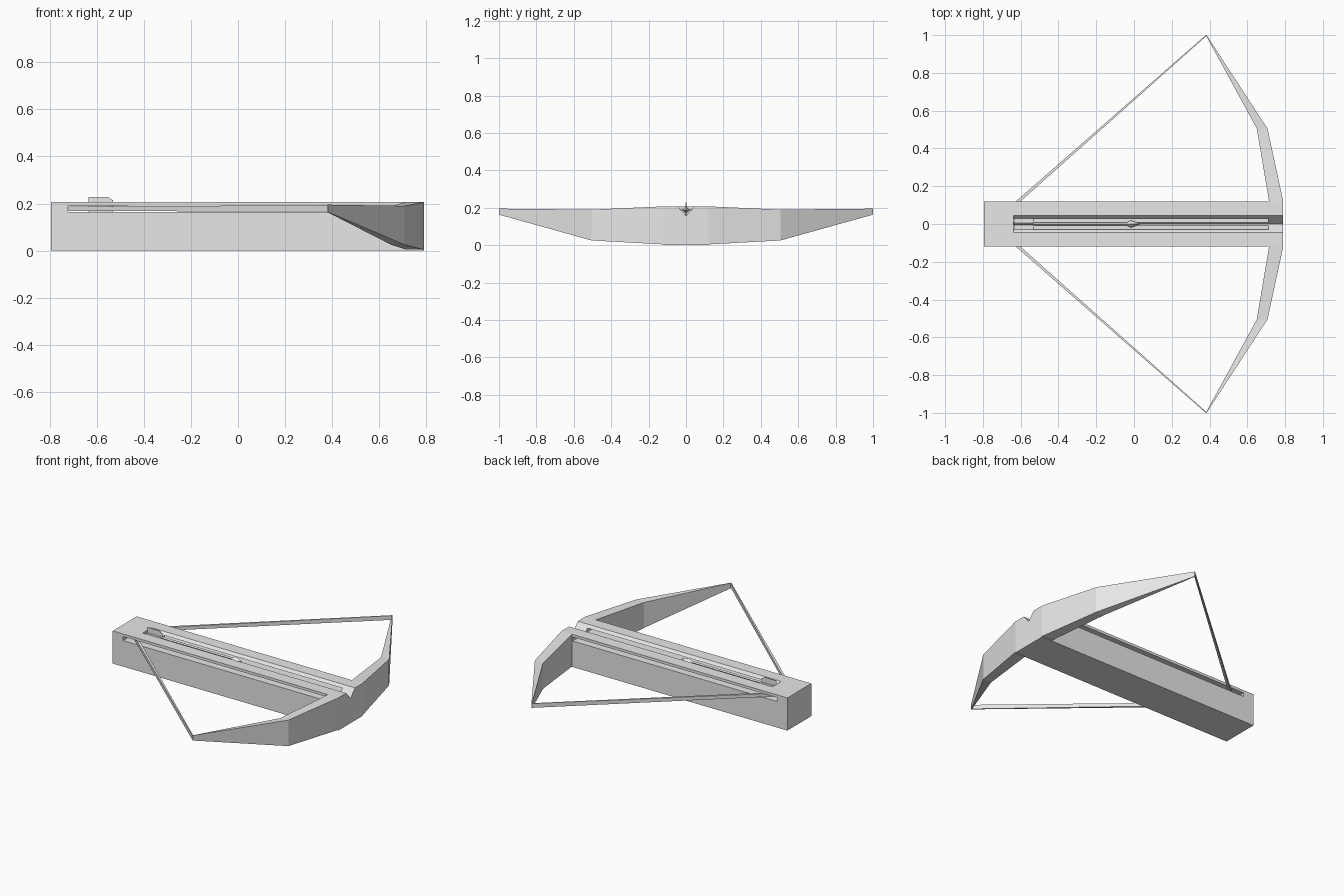
import bpy, bmesh, math
from mathutils import Vector

if "Cube" in bpy.data.objects:
    bpy.data.objects.remove(bpy.data.objects["Cube"])

grey = bpy.data.materials.new("plain grey")
grey.diffuse_color = (0.8, 0.8, 0.8, 1)
grey.use_nodes = True
grey.node_tree.nodes["Principled BSDF"].inputs["Base Color"].default_value = grey.diffuse_color


def loft(name, rings, cap_start=True, cap_end=True):
    """Skin a list of matching point rings into one flat-shaded object."""
    bm = bmesh.new()
    loops = [[bm.verts.new(p) for p in ring] for ring in rings]
    n = len(loops[0])
    for a, b in zip(loops, loops[1:]):
        for i in range(n):
            j = (i + 1) % n
            bm.faces.new((a[i], a[j], b[j], b[i]))
    if cap_start:
        bm.faces.new(loops[0][::-1])
    if cap_end:
        bm.faces.new(loops[-1])
    # consistent outward normals, also for open tubes
    bmesh.ops.recalc_face_normals(bm, faces=bm.faces)
    mesh = bpy.data.meshes.new(name)
    bm.to_mesh(mesh)
    bm.free()
    mesh.materials.append(grey)
    obj = bpy.data.objects.new(name, mesh)
    bpy.context.collection.objects.link(obj)
    return obj


def along_x(name, profile, x0, x1):
    """Extrude a (y, z) profile along x."""
    return loft(name, [[(x, y, z) for y, z in profile] for x in (x0, x1)])


def rect(y, z0, z1):
    return [(-y, z0), (y, z0), (y, z1), (-y, z1)]


def cut(target, cutter):
    mod = target.modifiers.new("cut", 'BOOLEAN')
    mod.operation = 'DIFFERENCE'
    mod.solver = 'EXACT'
    mod.object = cutter
    bpy.context.view_layer.objects.active = target
    bpy.ops.object.modifier_apply(modifier=mod.name)
    bpy.data.objects.remove(cutter)


# Stock with a V-shaped bolt groove and a string slot through both sides
TOP = 0.207
stock = along_x("stock", rect(0.12, 0, TOP), -0.795, 0.79)
cut(stock, along_x("groove_cutter", [(0, 0.157), (0.053, 0.217), (-0.053, 0.217)], -0.637, 0.85))
cut(stock, along_x("slot_cutter", rect(0.2, 0.165, 0.19), -0.722, 0.712))

# Bow limbs: y, inner x, outer x, bottom z, inner top z, outer top z
stations = [(0.12, 0.715, 0.79, 0.004, TOP, TOP),
            (0.505, 0.65, 0.707, 0.025, 0.187, 0.19),
            (1.0, 0.38, 0.384, 0.163, 0.195, 0.195)]
for side, word in ((-1, "right"), (1, "left")):
    loft(word + "_limb",
         [[(xi, side * y, zb), (xo, side * y, zb), (xo, side * y, zo), (xi, side * y, zi)]
          for y, xi, xo, zb, zi, zo in stations], cap_start=False)

    # String from the limb tip into the stock slot
    rings = []
    for x, y, w, z0, z1 in ((0.382, 0.998, 0.002, 0.166, 0.193),
                            (-0.715, 0.03, 0.006, 0.168, 0.187)):
        rings.append([(x - w, side * (y + w), z0), (x + w, side * (y - w), z0),
                      (x + w, side * (y - w), z1), (x - w, side * (y + w), z1)])
    loft(word + "_string", rings)

# Bolt resting in the groove
AXIS = 0.188


def ring(x, r):
    return [(x, r * math.cos(a), AXIS + r * math.sin(a))
            for a in (i * math.pi / 2 for i in range(4))]


loft("bolt_shaft", [ring(-0.635, 0.007), ring(-0.04, 0.007)])
loft("bolt_head", [ring(-0.05, 0.004), ring(-0.015, 0.019), ring(0.03, 0.001)])

# Four fletching vanes with slanted fronts
for i in range(4):
    a = i * math.pi / 2
    out = Vector((0, math.cos(a), math.sin(a)))
    across = Vector((0, -math.sin(a), math.cos(a))) * 0.002
    outline = [(-0.635, 0), (-0.53, 0), (-0.53, 0.025), (-0.552, 0.04), (-0.635, 0.04)]
    loft("bolt_vane_%d" % (i + 1),
         [[Vector((x, 0, AXIS)) + out * r + across * s for x, r in outline] for s in (-1, 1)])
